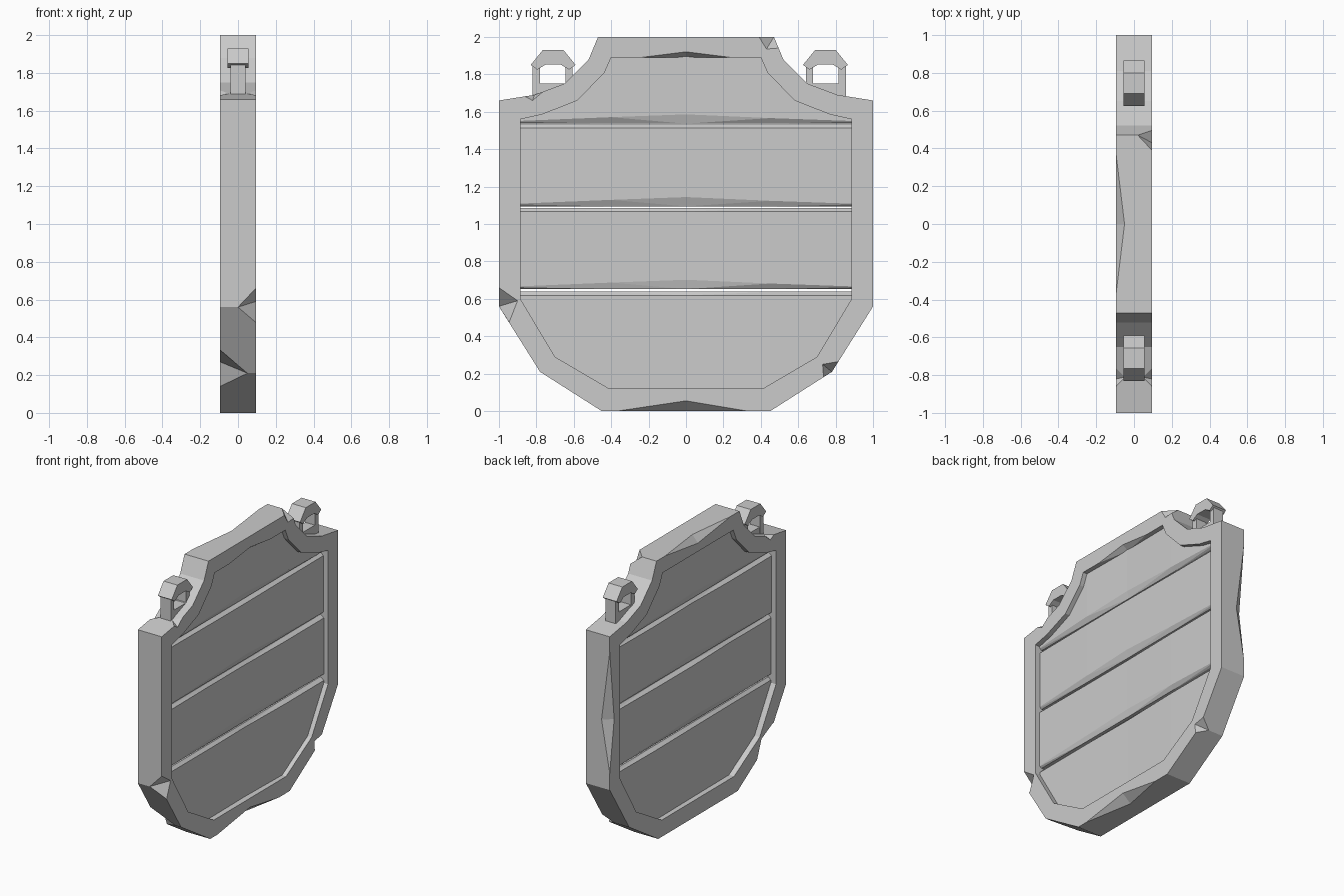
import bpy
import bmesh
import random
from mathutils import Vector

random.seed(4)
if "Cube" in bpy.data.objects:
    bpy.data.objects.remove(bpy.data.objects["Cube"])

grey = bpy.data.materials.new("plain_grey")
grey.use_nodes = True
grey.diffuse_color = (0.6, 0.6, 0.6, 1)
grey.node_tree.nodes["Principled BSDF"].inputs["Base Color"].default_value = (0.6, 0.6, 0.6, 1)

HALF = 0.095


def make_object(name, bm):
    bmesh.ops.recalc_face_normals(bm, faces=bm.faces)
    mesh = bpy.data.meshes.new(name)
    bm.to_mesh(mesh)
    bm.free()
    mesh.materials.append(grey)
    obj = bpy.data.objects.new(name, mesh)
    bpy.context.collection.objects.link(obj)
    return obj


def prism(bm, outline, half):
    """Extrude a (y, z) outline through the thickness."""
    face = bm.faces.new([bm.verts.new((-half, y, z)) for y, z in outline])
    out = bmesh.ops.extrude_face_region(bm, geom=[face])["geom"]
    verts = [v for v in out if isinstance(v, bmesh.types.BMVert)]
    bmesh.ops.translate(bm, verts=verts, vec=(2 * half, 0, 0))


def mirrored(side):
    return side + [(-y, z) for y, z in reversed(side)]


def cut(target, cutter, operation):
    """Apply a boolean and discard the cutter."""
    mod = target.modifiers.new("cut", 'BOOLEAN')
    mod.operation, mod.solver, mod.object = operation, 'EXACT', cutter
    bpy.context.view_layer.objects.active = target
    bpy.ops.object.modifier_apply(modifier=mod.name)
    bpy.data.objects.remove(cutter)


def prism_object(name, outline, half):
    bm = bmesh.new()
    prism(bm, outline, half)
    return make_object(name, bm)


# Frame: shield outline with a matching opening
outer = mirrored([(0.47, 2), (0.52, 1.88), (0.65, 1.75), (0.81, 1.69), (1, 1.66),
                  (1, 0.56), (0.78, 0.21), (0.45, 0)])
inner = mirrored([(0.40, 1.89), (0.435, 1.81), (0.58, 1.66), (0.77, 1.585), (0.885, 1.56),
                  (0.885, 0.6), (0.70, 0.29), (0.41, 0.12)])
frame = prism_object("frame", outer, HALF)
cut(frame, prism_object("opening", inner, 0.2), 'DIFFERENCE')


# Chips knocked out of the frame edges
def chip(corner, points, outward=1):
    corner = Vector(corner)
    radial = Vector((0, corner.y, corner.z - 1)).normalized() * 0.04 * outward
    tip = corner + radial + Vector((0.04 if corner.x > 0 else -0.04, 0, 0))
    bm = bmesh.new()
    verts = [bm.verts.new(p) for p in points + [tip]]
    bmesh.ops.convex_hull(bm, input=verts)
    cut(frame, make_object("chip", bm), 'DIFFERENCE')


X = HALF
chip((-X, 0, 2), [(-X, -0.37, 2), (-X, 0.37, 2), (-0.05, 0, 2), (-X, 0, 1.95)])
chip((X, 0, 0), [(X, -0.37, 0), (X, 0.33, 0), (0.03, 0, 0), (X, 0, 0.055)])
chip((-X, 1, 1.05), [(-X, 1, 0.68), (-X, 1, 1.55), (-0.03, 1, 1.05), (-X, 0.95, 1.05)])
chip((X, 0, 1.89), [(X, -0.24, 1.89), (X, 0.24, 1.89), (0.05, 0, 1.89), (X, 0, 1.92)], -1)
chip((X, 0.47, 2), [(X, 0.39, 2), (0.02, 0.47, 2), (X, 0.43, 1.935), (X, 0.495, 1.94)])
chip((X, -1, 0.56), [(X, -1, 0.66), (0, -1, 0.56), (X, -0.9, 0.59), (X, -0.945, 0.475)])
chip((-X, -0.78, 0.21), [(-X, -0.86, 0.34), (0.05, -0.78, 0.21), (-X, -0.67, 0.14), (-X, -0.72, 0.27)])
chip((X, 0.78, 0.21), [(X, 0.815, 0.265), (X, 0.735, 0.183), (X, 0.73, 0.25), (0.02, 0.78, 0.21)])
for s in (-X, X):
    chip((s, -0.81, 1.69), [(s, -0.86, 1.682), (s, -0.76, 1.71), (s, -0.82, 1.66), (s / 2, -0.81, 1.69)])


# Planks: chamfered boards, slightly uneven, trimmed to the opening
def plank(name, low, high):
    bm = bmesh.new()
    rings = []
    for y, fold in ((-0.96, 0.012), (-0.4, 0.035), (0, 0.05), (0.45, 0.03), (0.96, 0.012)):
        front, back = (0.058 + random.uniform(-0.006, 0.006) for _ in range(2))
        section = [(0.035, high), (front, high - 0.02), (front, low + fold), (0.042, low),
                   (-0.042, low), (-back, low + fold), (-back, high - 0.02), (-0.035, high)]
        rings.append([bm.verts.new((x, y, z)) for x, z in section])
    for a, b in zip(rings, rings[1:]):
        for i in range(len(a)):
            j = (i + 1) % len(a)
            bm.faces.new((a[i], a[j], b[j], b[i]))
    bm.faces.new(rings[0])
    bm.faces.new(rings[-1])
    bmesh.ops.triangulate(bm, faces=[f for f in bm.faces if len(f.verts) == 4])
    obj = make_object(name, bm)
    trim = [(y * 1.04, 1 + (z - 1) * 1.04) for y, z in inner]
    cut(obj, prism_object("trim", trim, 0.2), 'INTERSECT')


plank("bottom_plank", 0.05, 0.638)
plank("lower_middle_plank", 0.652, 1.086)
plank("upper_middle_plank", 1.094, 1.532)
plank("top_plank", 1.536, 1.96)

# Hanging loops: angular arch on two legs with a crossbar
arch = mirrored([(0.055, 1.93), (0.12, 1.85), (0.085, 1.825), (0.04, 1.852)])
for name, centre, side in (("right_loop", -0.71, -1), ("left_loop", 0.745, 1)):
    bm = bmesh.new()
    prism(bm, [(centre + y, z) for y, z in arch], 0.055)
    for y, bottom in ((0.09 * side, 1.66), (-0.085 * side, 1.7)):
        a, b = centre + y - 0.019, centre + y + 0.019
        prism(bm, [(a, bottom), (b, bottom), (b, 1.85), (a, 1.85)], 0.04)
    a, b = centre - 0.1, centre + 0.1
    prism(bm, [(a, 1.68), (b, 1.68), (b, 1.752), (a, 1.752)], 0.038)
    make_object(name, bm)
